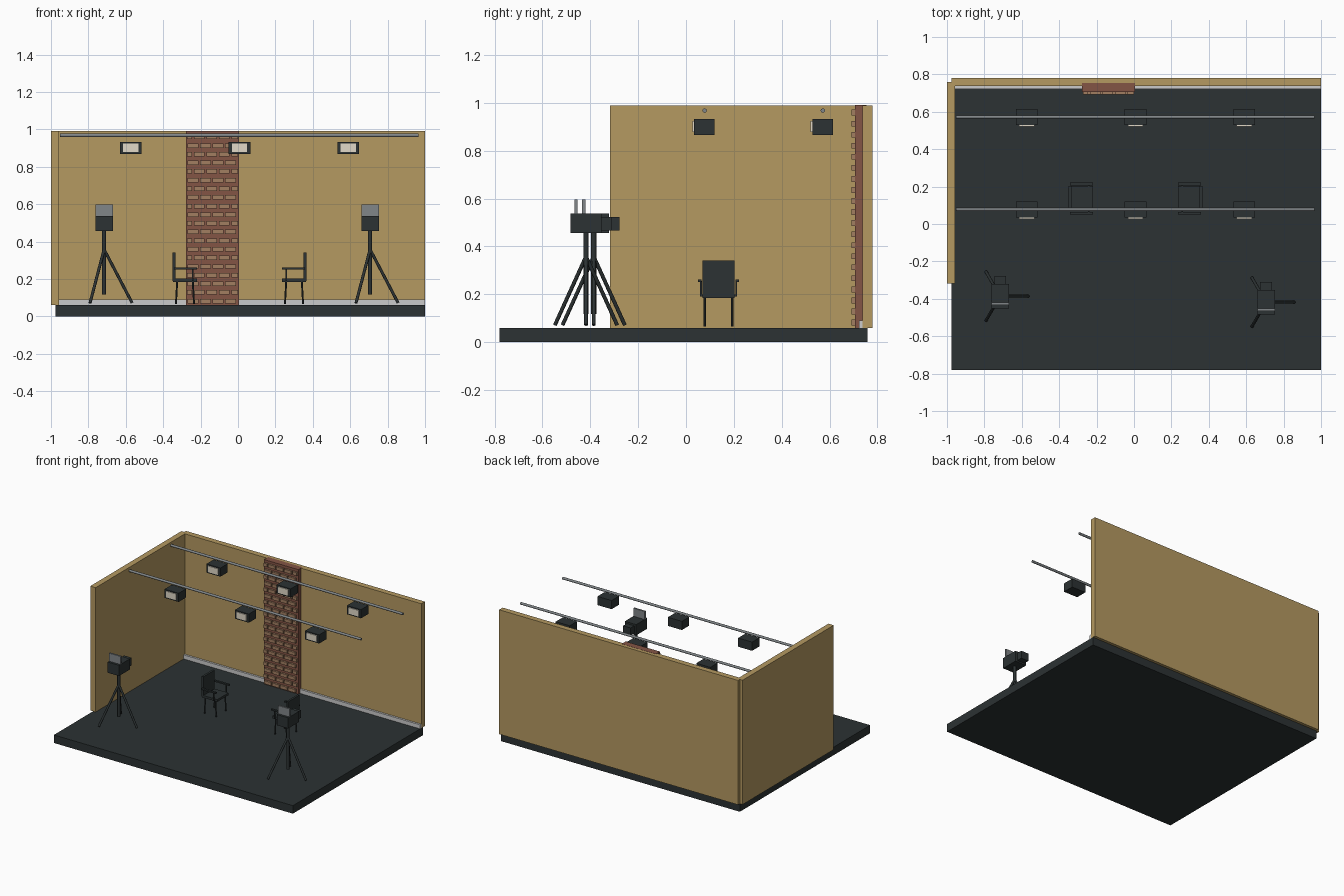
import bpy, math
from mathutils import Vector

if "Cube" in bpy.data.objects:
    bpy.data.objects.remove(bpy.data.objects["Cube"])


def material(name, r, g, b):
    m = bpy.data.materials.new(name)
    m.diffuse_color = (r, g, b, 1)
    m.use_nodes = True
    m.node_tree.nodes["Principled BSDF"].inputs["Base Color"].default_value = m.diffuse_color
    return m


CHARCOAL = material("charcoal", 0.025, 0.032, 0.033)
TAN = material("tan_wall", 0.46, 0.32, 0.12)
RED = material("brick_red", 0.23, 0.09, 0.06)
CLAY = material("clay", 0.36, 0.21, 0.12)
PALE = material("pale_trim", 0.55, 0.58, 0.56)
STEEL = material("steel", 0.22, 0.24, 0.25)
GLOW = material("warm_white", 0.76, 0.7, 0.58)


def box(name, x, y, z, mat):
    """Box from (min, max) pairs on each axis."""
    x, y, z = sorted(x), sorted(y), sorted(z)
    bpy.ops.mesh.primitive_cube_add(size=1, location=[sum(a) / 2 for a in (x, y, z)])
    o = bpy.context.object
    o.scale = [a[1] - a[0] for a in (x, y, z)]
    bpy.ops.object.transform_apply(location=False, rotation=False, scale=True)
    o.name = name
    o.data.materials.append(mat)
    return o


def rod(name, a, b, r, mat, sides=12):
    """Cylinder between two points."""
    a, b = Vector(a), Vector(b)
    d = b - a
    bpy.ops.mesh.primitive_cylinder_add(vertices=sides, radius=r, depth=d.length, location=(a + b) / 2)
    o = bpy.context.object
    o.rotation_euler = d.to_track_quat('Z', 'Y').to_euler()
    bpy.ops.object.shade_smooth_by_angle(angle=math.radians(40))
    o.name = name
    o.data.materials.append(mat)
    return o


# Stage floor and walls
box("floor", (-0.977, 1.0), (-0.78, 0.759), (0, 0.06), CHARCOAL)
box("back_wall", (-0.977, 1.0), (0.738, 0.78), (0.06, 0.99), TAN)
box("left_wall", (-1.0, -0.956), (-0.317, 0.759), (0.06, 0.99), TAN)
box("baseboard", (-0.956, 1.0), (0.723, 0.738), (0.06, 0.09), PALE)

# Brick pillar with staggered raised bricks
PX0, PX1 = -0.278, 0.005
box("brick_pillar", (PX0, PX1), (0.706, 0.754), (0.06, 0.991), RED)
pitch_x, pitch_z = 0.067, 0.0462
for row in range(20):
    z = 0.07 + row * pitch_z
    start = PX0 + 0.008 - (pitch_x / 2 if row % 2 else 0)
    for col in range(5):
        x0 = max(start + col * pitch_x, PX0 + 0.004)
        x1 = min(start + col * pitch_x + 0.058, PX1 - 0.004)
        if x1 - x0 > 0.012:
            box("brick", (x0, x1), (0.692, 0.707), (z, z + 0.024), CLAY)

# Overhead pipes with studio lamps
for y in (0.078, 0.572):
    rod("lighting_pipe", (-0.952, y, 0.968), (0.966, y, 0.968), 0.009, STEEL, 16)
    for x in (-0.573, 0.008, 0.59):
        box("lamp_body", (x - 0.058, x + 0.058), (y - 0.044, y + 0.042), (0.867, 0.932), CHARCOAL)
        box("lamp_panel", (x - 0.041, x + 0.041), (y - 0.051, y - 0.04), (0.878, 0.924), GLOW)


# Cameras on tripods
def camera(x, y):
    box("camera_body", (x - 0.047, x + 0.047), (y - 0.065, y + 0.065), (0.457, 0.537), CHARCOAL)
    box("camera_lens", (x - 0.031, x + 0.031), (y + 0.06, y + 0.108), (0.467, 0.524), CHARCOAL)
    box("camera_monitor", (x - 0.047, x + 0.047), (y - 0.048, y - 0.035), (0.535, 0.597), STEEL)
    rod("tripod_column", (x, y, 0.118), (x, y, 0.46), 0.011, CHARCOAL)
    for k in range(3):
        t = k * math.tau / 3
        foot = (x + 0.15 * math.cos(t), y + 0.15 * math.sin(t), 0.072)
        rod("tripod_leg", (x, y, 0.358), foot, 0.008, CHARCOAL)


camera(-0.716, -0.386)
camera(0.706, -0.418)


# Armchairs facing each other; s is the side of the stage
def chair(s):
    def px(v):
        return 0.008 + s * v

    yc = 0.136
    box("chair_seat", (px(0.228), px(0.355)), (yc - 0.066, yc + 0.066), (0.185, 0.202), CHARCOAL)
    box("chair_back", (px(0.343), px(0.358)), (yc - 0.066, yc + 0.066), (0.19, 0.342), CHARCOAL)
    for side in (-1, 1):
        y0, y1 = yc + side * 0.071, yc + side * 0.086
        box("chair_arm", (px(0.228), px(0.35)), (y0, y1), (0.251, 0.261), CHARCOAL)
        box("arm_post", (px(0.247), px(0.255)), (yc + side * 0.07, yc + side * 0.077), (0.195, 0.255), CHARCOAL)
        box("arm_bracket", (px(0.247), px(0.255)), (yc + side * 0.06, yc + side * 0.077), (0.19, 0.2), CHARCOAL)
        y = yc + side * 0.057
        rod("front_leg", (px(0.25), y, 0.19), (px(0.243), y, 0.066), 0.005, CHARCOAL, 8)
        rod("back_leg", (px(0.333), y, 0.19), (px(0.34), y, 0.066), 0.005, CHARCOAL, 8)


for s in (-1, 1):
    chair(s)
